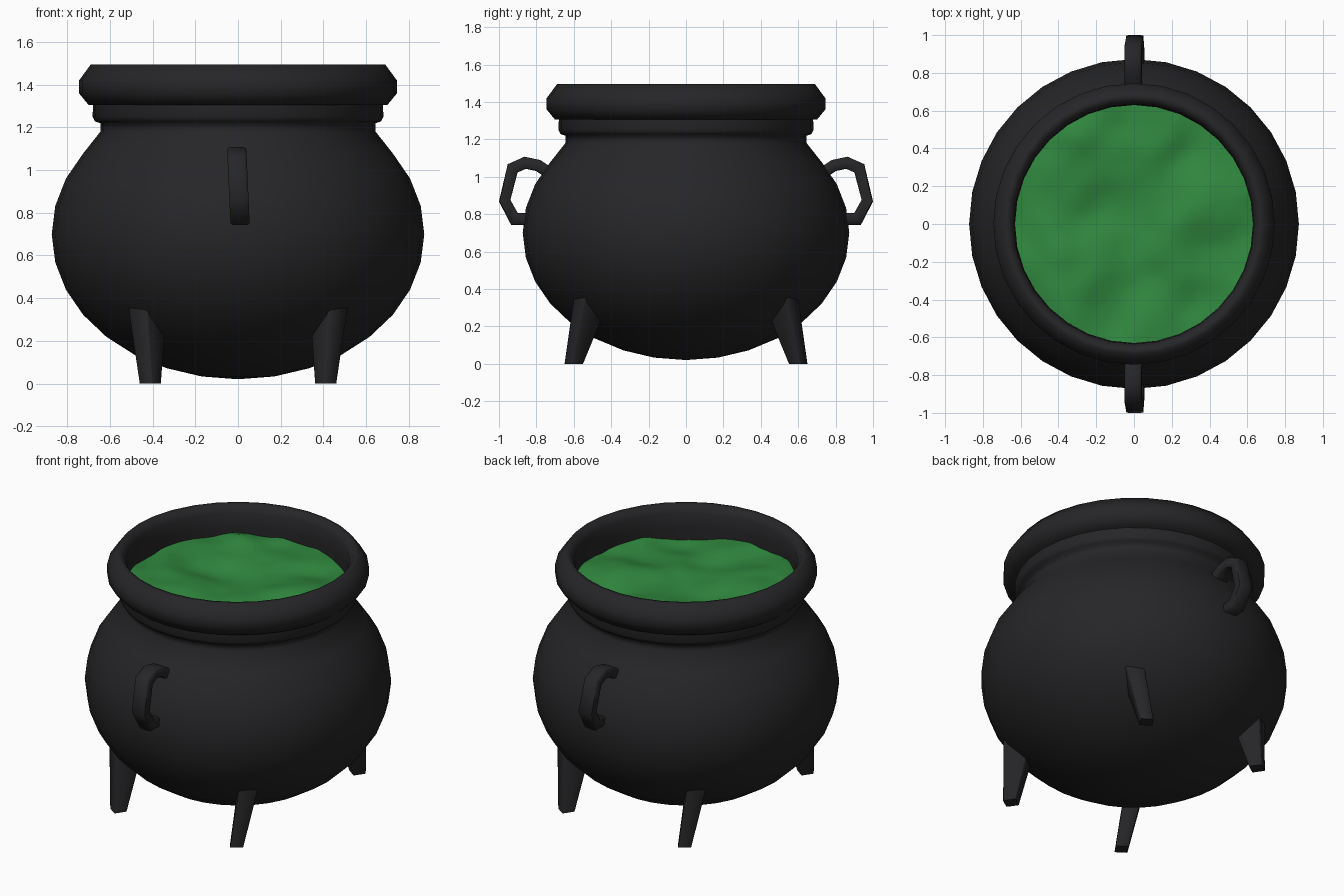
import bpy, bmesh, math
from mathutils import Vector, noise

if "Cube" in bpy.data.objects:
    bpy.data.objects.remove(bpy.data.objects["Cube"])

SEG = 32


def material(name, rgb):
    m = bpy.data.materials.new(name)
    m.diffuse_color = (*rgb, 1)
    m.use_nodes = True
    m.node_tree.nodes["Principled BSDF"].inputs["Base Color"].default_value = m.diffuse_color
    return m


IRON = material("dark_iron", (0.019, 0.018, 0.02))
BREW = material("green_brew", (0.03, 0.25, 0.05))


def finish(bm, name, mat, angle):
    bmesh.ops.remove_doubles(bm, verts=bm.verts, dist=0.0005)
    bmesh.ops.recalc_face_normals(bm, faces=bm.faces)
    me = bpy.data.meshes.new(name)
    bm.to_mesh(me)
    bm.free()
    me.materials.append(mat)
    for p in me.polygons:
        p.use_smooth = True
    me.set_sharp_from_angle(angle=math.radians(angle))
    ob = bpy.data.objects.new(name, me)
    bpy.context.collection.objects.link(ob)
    return ob


def lathe(name, profile, angle, closed=False):
    bm = bmesh.new()
    vs = [bm.verts.new((r, 0, z)) for r, z in profile]
    pairs = list(zip(vs, vs[1:])) + ([(vs[-1], vs[0])] if closed else [])
    es = [bm.edges.new(p) for p in pairs]
    bmesh.ops.spin(bm, geom=vs + es, cent=(0, 0, 0), axis=(0, 0, 1),
                   angle=math.tau, steps=SEG)
    return finish(bm, name, IRON, angle)


def loft(name, rings, angle):
    """Skin a list of vertex rings and cap both ends."""
    bm = bmesh.new()
    loops = [[bm.verts.new(p) for p in ring] for ring in rings]
    n = len(loops[0])
    for a, b in zip(loops, loops[1:]):
        for i in range(n):
            j = (i + 1) % n
            bm.faces.new((a[i], a[j], b[j], b[i]))
    bm.faces.new(loops[0])
    bm.faces.new(loops[-1])
    return finish(bm, name, IRON, angle)


def octagon(w, h, c=0.55):
    """Half sizes w, h with chamfered corners."""
    return [(w, -h * c), (w, h * c), (w * c, h), (-w * c, h),
            (-w, h * c), (-w, -h * c), (-w * c, -h), (w * c, -h)]


# round belly, with the neck and its band on top
belly = []
for i in range(13):
    a = math.radians(-90 + 11.25 * i)
    belly.append((0.873 * math.cos(a), 0.70 + 0.68 * math.sin(a)))
belly[0] = (0, 0.02)
belly[-1] = (0.645, 1.18)
lathe("belly", belly + [(0.645, 1.22), (0.67, 1.228), (0.681, 1.25),
                        (0.68, 1.32)], 100)

# thick rolled rim with the inner wall
lathe("rim", [(0.635, 1.22), (0.66, 1.305), (0.70, 1.305), (0.745, 1.36),
              (0.745, 1.42), (0.69, 1.495), (0.66, 1.495), (0.635, 1.45),
              (0.63, 1.36)], 100, closed=True)

# wavy liquid surface
bm = bmesh.new()
bmesh.ops.create_grid(bm, x_segments=40, y_segments=40, size=1)
for v in bm.verts:
    x, y = v.co.x, v.co.y
    p = Vector((x * math.sqrt(1 - y * y / 2), y * math.sqrt(1 - x * x / 2), 0)) * 0.635
    wave = noise.noise(p * 3.0 + Vector((3.1, 1.7, 0.4)))
    wave += 0.25 * noise.noise(p * 6 + Vector((0.3, 5.2, 2.0)))
    v.co = (p.x, p.y, 1.305 + 0.06 * wave)
finish(bm, "liquid", BREW, 180)

# four tapered square feet, turned outward and leaning inward
for sx, xn in ((-1, "left"), (1, "right")):
    for sy, yn in ((-1, "front"), (1, "back")):
        rings = []
        out = Vector((0.41, 0.60)).normalized()
        side = Vector((-out.y, out.x))
        for cx, cy, hr, ht, z in ((0.411, 0.60, 0.037, 0.037, 0),
                                  (0.425, 0.50, 0.085, 0.055, 0.36)):
            ring = []
            for u, v in octagon(hr, ht, 0.9):
                q = Vector((cx, cy)) + out * u + side * v
                ring.append((sx * q.x, sy * q.y, z))
            rings.append(ring)
        loft(f"{yn}_{xn}_leg", rings, 60)

# loop handles on front and back, slightly tilted
path = [Vector(p) for p in ((0.70, 1.00), (0.79, 1.06), (0.86, 1.075),
                            (0.927, 1.045), (0.972, 0.872), (0.917, 0.774),
                            (0.80, 0.774))]
for s, name in ((-1, "front_handle"), (1, "back_handle")):
    rings = []
    for i, p in enumerate(path):
        d0 = (p - path[max(i - 1, 0)]).normalized()
        d1 = (path[min(i + 1, len(path) - 1)] - p).normalized()
        t = (d0 + d1).normalized()
        nrm = Vector((-t.y, t.x))
        k = 1 / max(0.6, t.dot(d1 if d1.length else d0))
        ring = []
        for u, v in octagon(0.045, 0.031, 0.75):
            q = p + nrm * v * k
            ring.append((u + 0.045 * (0.92 - q.y) + 0.002, s * min(q.x, 1.0), q.y))
        rings.append(ring)
    loft(name, rings, 60)
